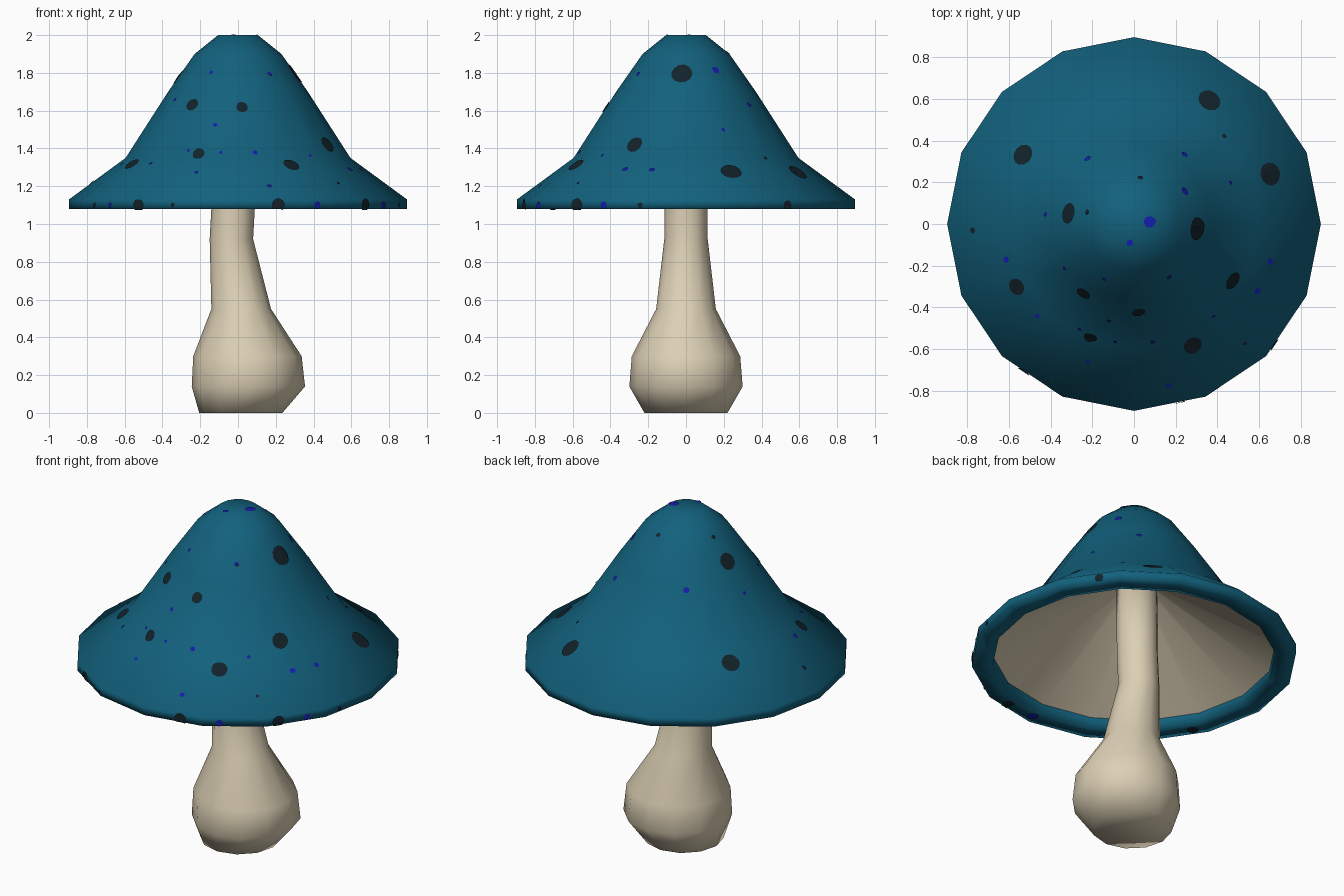
import bpy, bmesh, math
from mathutils import Vector
from mathutils.bvhtree import BVHTree

if "Cube" in bpy.data.objects:
    bpy.data.objects.remove(bpy.data.objects["Cube"])


def material(name, rgb):
    m = bpy.data.materials.new(name)
    m.diffuse_color = (*rgb, 1)
    m.use_nodes = True
    m.node_tree.nodes["Principled BSDF"].inputs["Base Color"].default_value = m.diffuse_color
    return m


TEAL = material("teal", (0.006, 0.12, 0.205))
CREAM = material("cream", (0.72, 0.63, 0.46))
DARK = material("dark_spot", (0.006, 0.016, 0.023))
BLUE = material("blue_spot", (0.007, 0.013, 0.42))


def finish(bm, name, mat):
    me = bpy.data.meshes.new(name)
    bm.to_mesh(me)
    me.materials.append(mat)
    for p in me.polygons:
        p.use_smooth = True
    ob = bpy.data.objects.new(name, me)
    bpy.context.collection.objects.link(ob)
    return ob


def loft(rings, sides, cap_start=False, cap_end=False):
    """Skin round rings given as (centre x, z, radius)."""
    bm = bmesh.new()
    loops = [[bm.verts.new((cx + r * math.cos(k * math.tau / sides),
                            r * math.sin(k * math.tau / sides), z))
              for k in range(sides)] for cx, z, r in rings]
    for a, b in zip(loops, loops[1:]):
        for k in range(sides):
            n = (k + 1) % sides
            bm.faces.new((a[k], a[n], b[n], b[k]))
    if cap_start:
        bm.faces.new(loops[0][::-1])
    if cap_end:
        bm.faces.new(loops[-1])
    bm.normal_update()
    return bm


# Cap: inner lip, flat rim, then the bell-shaped top
cap_bm = loft([(0, 1.14, 0.78), (0, 1.08, 0.78), (0, 1.08, 0.895),
               (0, 1.13, 0.895), (0, 1.35, 0.595), (0, 1.70, 0.37),
               (0, 1.90, 0.23), (0, 2.00, 0.105)], 16, cap_end=True)
finish(cap_bm, "cap", TEAL)
tree = BVHTree.FromBMesh(cap_bm)

# Hollow underside of the cap
finish(loft([(0, 1.55, 0.09), (0, 1.14, 0.78)], 16), "underside", CREAM)

# Bent stem with a bulb at the base
finish(loft([(0.015, 0.0, 0.22), (0.055, 0.14, 0.30), (0.05, 0.30, 0.287),
             (0.017, 0.55, 0.158), (-0.035, 0.92, 0.115),
             (-0.025, 1.10, 0.115), (-0.02, 1.56, 0.115)],
            12, cap_start=True, cap_end=True), "stem", CREAM)


def add_spot(bm, x, y, radius, below=False):
    """Thin disc draped over the cap surface."""
    if below:
        hit, nor = Vector((x, y, 1.08)), Vector((0, 0, -1))
    elif math.hypot(x, y) > 0.85:
        hit, nor, _, _ = tree.find_nearest(Vector((x, y, 1.10)) + Vector((x, y, 0)) * 0.1)
    else:
        hit, nor, _, _ = tree.ray_cast(Vector((x, y, 3)), Vector((0, 0, -1)))
    u = nor.orthogonal().normalized()
    v = nor.cross(u)

    def drape(p):
        q, n, _, _ = tree.find_nearest(p + nor * 0.01)
        return bm.verts.new(q + n * 0.005)

    seg = 12 if radius > 0.02 else 8
    steps = 3 if radius > 0.02 else 1
    centre, prev = drape(hit), None
    for s in range(1, steps + 1):
        rr = radius * s / steps
        ring = [drape(hit + rr * (u * math.cos(k * math.tau / seg) +
                                  v * math.sin(k * math.tau / seg)))
                for k in range(seg)]
        for k in range(seg):
            n = (k + 1) % seg
            if prev is None:
                bm.faces.new((centre, ring[k], ring[n]))
            else:
                bm.faces.new((prev[k], ring[k], ring[n], prev[n]))
        prev = ring


# Spots as (x, y, radius) seen from the top
dark = [(-0.53, 0.33, .052), (0.36, 0.59, .056), (0.65, 0.24, .058),
        (-0.31, 0.05, .05), (0.30, -0.02, .058), (-0.56, -0.30, .042),
        (-0.24, -0.33, .036), (0.47, -0.27, .046), (0.28, -0.58, .046),
        (-0.21, -0.54, .034), (0.02, -0.42, .032), (0.70, 0.53, .025),
        (0.03, 0.22, .014), (0.43, 0.42, .012), (-0.22, 0.055, .014),
        (-0.77, -0.03, .015), (0.17, -0.25, .01), (0.82, -0.23, .014),
        (0.53, -0.57, .01), (-0.75, -0.45, .014), (0.21, -0.86, .036),
        (-0.53, -0.72, .034), (0.68, -0.57, .036), (-0.33, -0.82, .014)]
blue = [(0.075, 0.01, .028), (-0.02, -0.09, .016), (0.24, 0.155, .021),
        (0.24, 0.33, .016), (0.46, 0.195, .012), (-0.22, 0.31, .017),
        (-0.42, 0.045, .012), (-0.61, -0.17, .016), (-0.46, -0.44, .013),
        (-0.33, -0.21, .011), (-0.22, -0.66, .011), (0.165, -0.77, .014),
        (0.38, -0.44, .01), (0.65, -0.18, .016), (0.59, -0.32, .017),
        (0.75, -0.43, .02), (-0.67, -0.56, .016), (0.165, -0.25, .014),
        (-0.14, -0.26, .011), (-0.12, -0.46, .012), (0.09, -0.56, .014),
        (-0.09, -0.56, .01), (-0.26, -0.50, .01), (0.43, -0.78, .02)]
# Spots under the rim
rim_dark = [(-0.74, -0.38, .032), (0.22, -0.81, .03)]
rim_blue = [(0.03, -0.83, .032)]

for name, mat, top, rim in (("dark_spots", DARK, dark, rim_dark),
                            ("blue_spots", BLUE, blue, rim_blue)):
    bm = bmesh.new()
    for s in top:
        add_spot(bm, *s)
    for s in rim:
        add_spot(bm, *s, below=True)
    finish(bm, name, mat)
